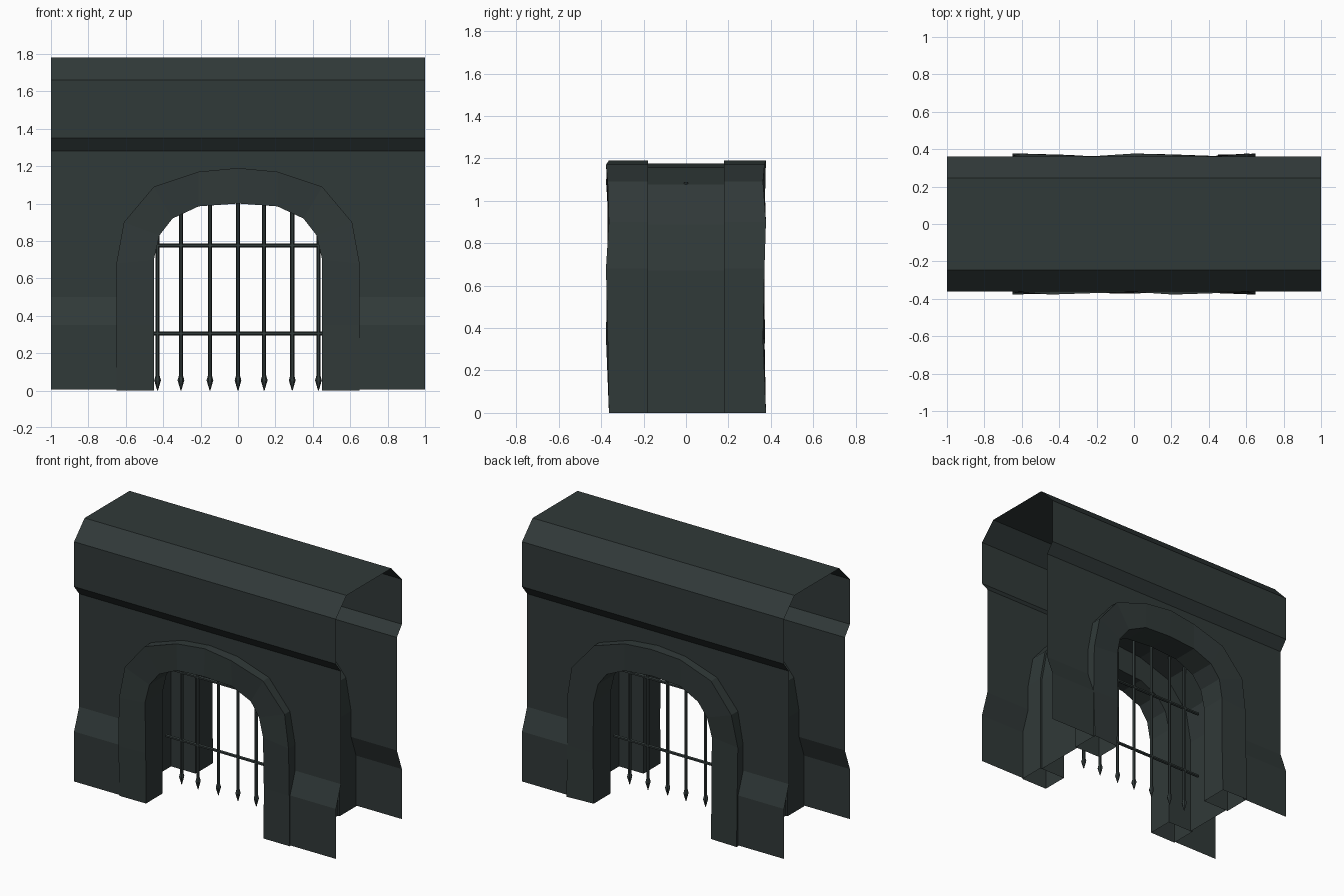
import bpy, bmesh, math

if "Cube" in bpy.data.objects:
    bpy.data.objects.remove(bpy.data.objects["Cube"])

stone = bpy.data.materials.new("dark slate stone")
stone.diffuse_color = (0.030, 0.041, 0.040, 1)
stone.use_nodes = True
stone.node_tree.nodes["Principled BSDF"].inputs["Base Color"].default_value = stone.diffuse_color


def finish(name, bm):
    bmesh.ops.remove_doubles(bm, verts=bm.verts, dist=0.0005)
    bmesh.ops.recalc_face_normals(bm, faces=bm.faces)
    mesh = bpy.data.meshes.new(name)
    bm.to_mesh(mesh)
    bm.free()
    mesh.materials.append(stone)
    ob = bpy.data.objects.new(name, mesh)
    bpy.context.collection.objects.link(ob)
    return ob


def face(bm, pts):
    return bm.faces.new([bm.verts.new(p) for p in pts])


def mirrored(half):
    # half runs from the left foot to the apex
    return half + [(-x, z) for x, z in reversed(half[:-1])]


OUTER = mirrored([(-.65, 0), (-.65, .35), (-.65, .68), (-.61, .90), (-.45, 1.09), (-.21, 1.17), (0, 1.19)])
INNER = mirrored([(-.45, 0), (-.45, .35), (-.45, .70), (-.42, .83), (-.35, .92), (-.21, .985), (0, 1.0)])
LINING = [(x * .98, z * .988) for x, z in OUTER]

# Wall shell: hollow, with open ends and underside, and an arched opening
profile = [(.36, .005), (.36, .35), (.305, .50), (.305, 1.28), (.36, 1.35), (.36, 1.66), (.245, 1.78)]
bm = bmesh.new()
cut = LINING[2:-2]
xs = [-1] + [p[0] for p in cut] + [1]
for s in (-1, 1):
    for k, (a, b) in enumerate(zip(xs, xs[1:])):
        side = k in (0, len(xs) - 2)
        for j, ((y0, z0), (y1, z1)) in enumerate(zip(profile, profile[1:])):
            if j < 2 and not side:
                continue
            za = zb = z0
            if j == 2 and not side:
                za, zb = cut[k - 1][1], cut[k][1]
            f = face(bm, [(a, s * y0, za), (b, s * y0, zb), (b, s * y1, z1), (a, s * y1, z1)])
            if s > 0:
                f.normal_flip()
for a, b in zip(xs, xs[1:]):
    face(bm, [(a, -.245, 1.78), (b, -.245, 1.78), (b, .245, 1.78), (a, .245, 1.78)])
finish("gate_wall", bm)

# Slightly uneven arch surrounds, front and back
for s, name in ((-1, "front_arch"), (1, "back_arch")):
    bm = bmesh.new()
    rings = []
    for i, ((ox, oz), (ix, iz)) in enumerate(zip(OUTER, INNER)):
        yo = .370 + .008 * math.sin(i * 2.1 + s)
        yi = .366 + .006 * math.sin(i * 1.7 + 2 * s)
        rings.append([bm.verts.new(p) for p in (
            (ox, s * .18, oz), (ox, s * yo, oz), (ix, s * yi, iz), (ix, s * .18, iz))])
    for a, b in zip(rings, rings[1:]):
        for j in range(4):
            n = (j + 1) % 4
            bm.faces.new((a[j], a[n], b[n], b[j]))
    finish(name, bm)

# Recessed passage lining between the two arches
bm = bmesh.new()
for (x0, z0), (x1, z1) in zip(LINING, LINING[1:]):
    f = face(bm, [(x0, -.18, z0), (x0, .18, z0), (x1, .18, z1), (x1, -.18, z1)])
finish("passage_lining", bm)


def lathe(bm, x, rows, sides=6):
    # vertical revolved shape from (radius, height) rows
    loops = [[bm.verts.new((x + r * math.cos(2 * math.pi * i / sides),
                            r * math.sin(2 * math.pi * i / sides), z))
              for i in range(sides)] for r, z in rows]
    for a, b in zip(loops, loops[1:]):
        for i in range(sides):
            n = (i + 1) % sides
            bm.faces.new((a[i], a[n], b[n], b[i]))


# Portcullis bars with spear tips
for x in (-.43, -.305, -.15, 0, .14, .29, .43):
    bm = bmesh.new()
    top = 1.15 - .35 * x * x
    lathe(bm, x, [(.002, 0), (.018, .055), (.011, .08), (.011, top)])
    finish("portcullis_bar", bm)

# Portcullis cross rails
for z in (.305, .775):
    bm = bmesh.new()
    lathe(bm, 0, [(.011, -.55), (.011, .55)])
    for v in bm.verts:
        x, y, h = v.co
        v.co = (h, y, x + z)
    finish("portcullis_rail", bm)
